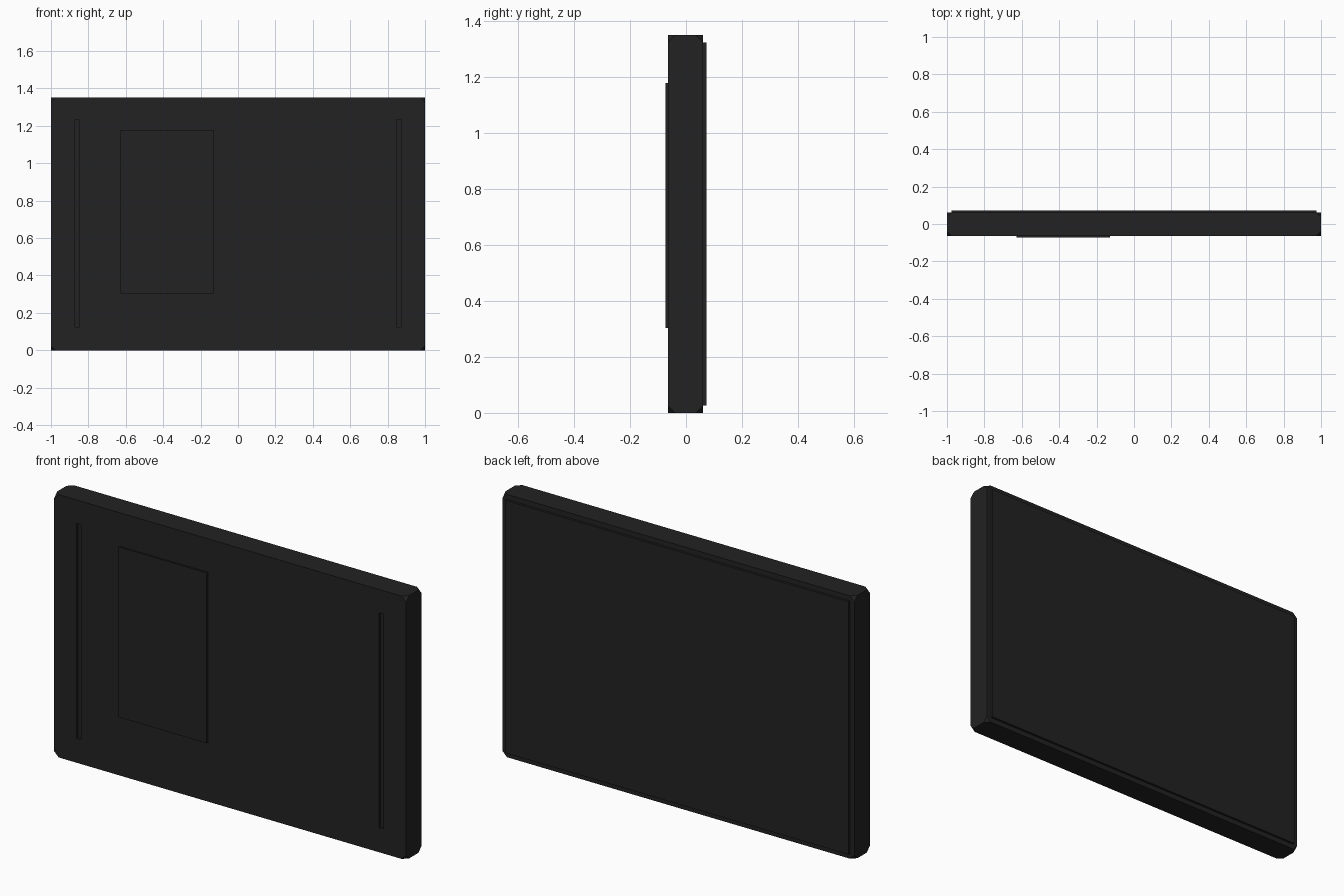
import bpy
import bmesh
from mathutils import Vector

if "Cube" in bpy.data.objects:
    bpy.data.objects.remove(bpy.data.objects["Cube"], do_unlink=True)

# Single matt charcoal colour
CHARCOAL = (0.016, 0.016, 0.016, 1)
charcoal = bpy.data.materials.new("charcoal")
charcoal.use_nodes = True
charcoal.diffuse_color = CHARCOAL
shader = charcoal.node_tree.nodes["Principled BSDF"]
shader.inputs["Base Color"].default_value = CHARCOAL
shader.inputs["Roughness"].default_value = 0.8


def box(name, low, high, corner_cut=0):
    """Box between two opposite points, optionally with its corners cut off."""
    low, high = Vector(low), Vector(high)
    bm = bmesh.new()
    bmesh.ops.create_cube(bm, size=1)
    for v in bm.verts:
        v.co = (low + high) / 2 + v.co * (high - low)
    if corner_cut:
        bmesh.ops.bevel(bm, geom=bm.verts[:], offset=corner_cut, segments=1,
                        affect='VERTICES')
    mesh = bpy.data.meshes.new(name)
    bm.to_mesh(mesh)
    bm.free()
    mesh.materials.append(charcoal)
    obj = bpy.data.objects.new(name, mesh)
    bpy.context.collection.objects.link(obj)
    return obj


FRONT, BACK, HEIGHT = -0.064, 0.061, 1.35

# Main slab with clipped corners
body = box("body", (-1, FRONT, 0), (1, BACK, HEIGHT), corner_cut=0.025)

# Shallow upright grooves near both ends of the front
for side, x in (("right", -0.86), ("left", 0.86)):
    cutter = box(side + "_groove_cutter", (x - 0.013, FRONT - 0.02, 0.125),
                 (x + 0.013, FRONT + 0.012, 1.23))
    cutter.hide_render = True
    cutter.hide_viewport = True
    cutter.display_type = 'WIRE'
    groove = body.modifiers.new(side + "_groove", 'BOOLEAN')
    groove.operation = 'DIFFERENCE'
    groove.solver = 'EXACT'
    groove.object = cutter

# Raised panel on the front, and the cover on the back
box("front_panel", (-0.627, -0.073, 0.303), (-0.127, FRONT + 0.005, 1.178))
box("back_cover", (-0.975, BACK - 0.005, 0.026), (0.975, 0.073, HEIGHT - 0.026))
